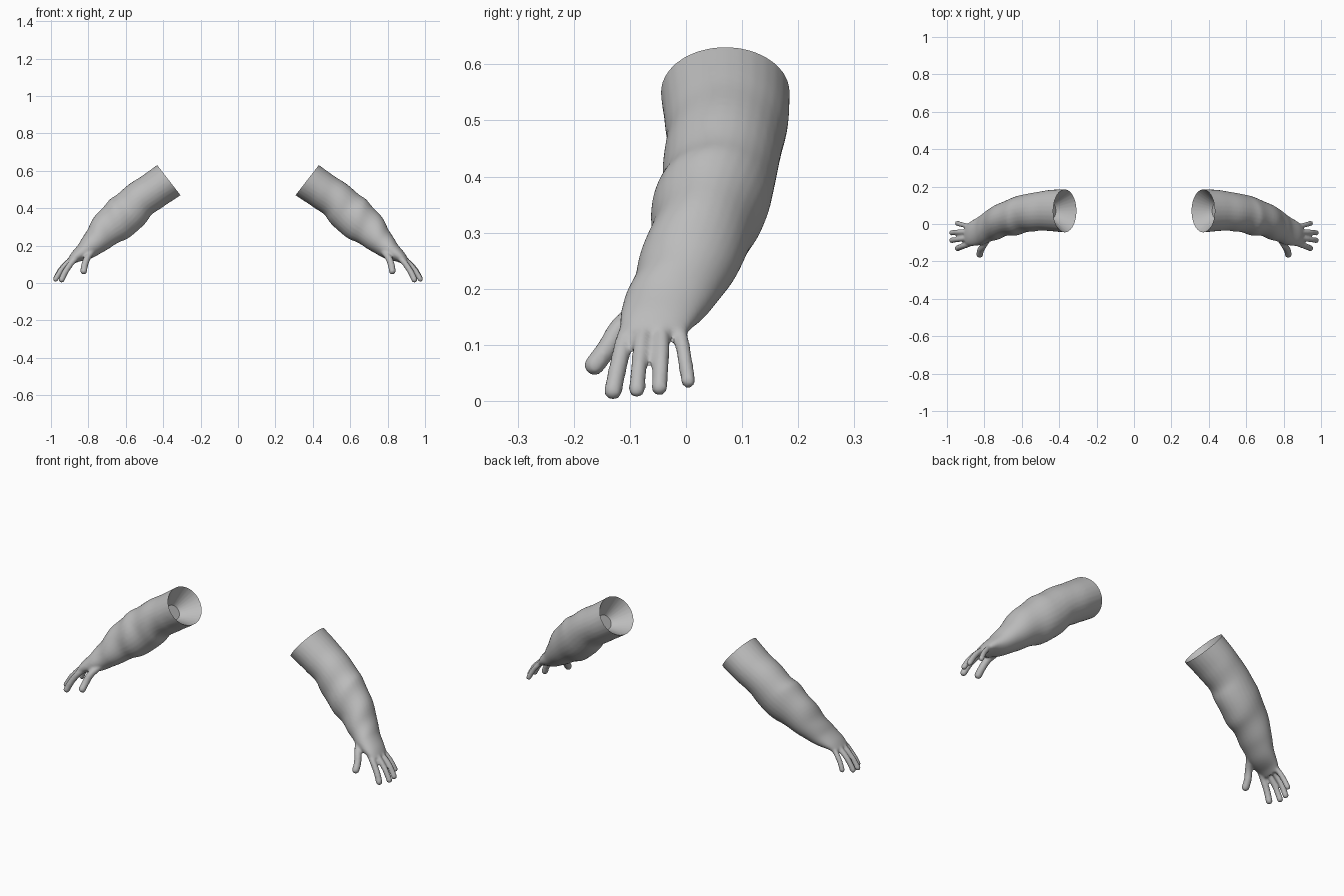
import bpy, bmesh, math
from mathutils import Vector, Matrix

cube = bpy.data.objects.get("Cube")
if cube:
    bpy.data.objects.remove(cube)

grey = bpy.data.materials.new("plain_grey")
grey.use_nodes = True
colour = (0.5, 0.5, 0.5, 1)
grey.diffuse_color = colour
grey.node_tree.nodes["Principled BSDF"].inputs["Base Color"].default_value = colour

# Sleeve sections: x, y, z of the centre, half width in y, half thickness
SECTIONS = [Vector(s) for s in (
    (0.29, 0.07, 0.61, 0.115, 0.10),
    (0.37, 0.07, 0.55, 0.115, 0.102),
    (0.45, 0.072, 0.495, 0.110, 0.10),
    (0.535, 0.065, 0.435, 0.102, 0.102),
    (0.605, 0.05, 0.365, 0.103, 0.112),
    (0.685, 0.028, 0.30, 0.094, 0.10),
    (0.755, 0.0, 0.23, 0.088, 0.074),
    (0.81, -0.03, 0.178, 0.080, 0.055),
    (0.865, -0.05, 0.142, 0.068, 0.033),
    (0.895, -0.058, 0.115, 0.055, 0.02))]

# Finger paths from inside the palm to the tip, with a radius
FINGERS = [
    (0.017, (0.80, -0.06, 0.18), (0.875, -0.103, 0.125), (0.92, -0.12, 0.065), (0.943, -0.13, 0.018)),
    (0.015, (0.82, -0.05, 0.18), (0.895, -0.075, 0.125), (0.945, -0.083, 0.07), (0.975, -0.088, 0.02)),
    (0.015, (0.82, -0.04, 0.18), (0.895, -0.043, 0.125), (0.945, -0.044, 0.075), (0.975, -0.047, 0.024)),
    (0.014, (0.82, -0.03, 0.18), (0.885, -0.012, 0.125), (0.923, -0.003, 0.08), (0.945, 0.004, 0.036)),
    (0.019, (0.77, -0.06, 0.18), (0.805, -0.115, 0.135), (0.82, -0.14, 0.095), (0.825, -0.163, 0.064))]


def smooth_path(pts, steps):
    """Spline through the points."""
    out = []
    for i in range(len(pts) - 1):
        a, b, c, d = (pts[max(0, min(len(pts) - 1, i + k))] for k in (-1, 0, 1, 2))
        for s in range(steps):
            t = s / steps
            out.append(0.5 * (2 * b + (c - a) * t + (2 * a - 5 * b + 4 * c - d) * t * t
                              + (3 * b - a - 3 * c + d) * t ** 3))
    return out + [pts[-1]]


def add_sleeve(bm, sides=28):
    path = smooth_path(SECTIONS, 6)
    rings = []
    for i, s in enumerate(path):
        step = path[min(i + 1, len(path) - 1)] - path[max(i - 1, 0)]
        up = Vector((-step[2], 0, step[0])).normalized()
        t = i / (len(path) - 1)
        fold = 0.045 * max(0, math.sin(math.pi * min(1, max(0, (t - 0.2) / 0.6))))
        ring = []
        for k in range(sides):
            a = math.tau * k / sides
            # soft cloth folds, strongest along the front
            r = 1 + fold * math.sin(t * 42 + 1.5 * math.sin(a)) * (0.6 - 0.4 * math.cos(a))
            ring.append(bm.verts.new(Vector(s[:3]) + Vector((0, s[3], 0)) * math.cos(a) * r
                                     + up * s[4] * math.sin(a) * r))
        rings.append(ring)
    for r0, r1 in zip(rings, rings[1:]):
        for k in range(sides):
            j = (k + 1) % sides
            bm.faces.new((r0[k], r0[j], r1[j], r1[k]))
    bm.faces.new(rings[0])
    bm.faces.new(rings[-1])


def add_finger(bm, radius, *points):
    path = smooth_path([Vector(p) for p in points], 8)
    for p in path:
        bmesh.ops.create_icosphere(bm, subdivisions=2, radius=radius, matrix=Matrix.Translation(p))


# Fuse sleeve, palm and fingers into one skin
mesh = bpy.data.meshes.new("left_arm")
bm = bmesh.new()
add_sleeve(bm)
for finger in FINGERS:
    add_finger(bm, *finger)
bmesh.ops.recalc_face_normals(bm, faces=bm.faces)
bm.to_mesh(mesh)
bm.free()
left = bpy.data.objects.new("left_arm", mesh)
bpy.context.collection.objects.link(left)
bpy.context.view_layer.objects.active = left
left.select_set(True)
fuse = left.modifiers.new("fuse", "REMESH")
fuse.mode = "VOXEL"
fuse.voxel_size = 0.006
soften = left.modifiers.new("soften", "SMOOTH")
soften.factor = 0.5
soften.iterations = 5
for name in ("fuse", "soften"):
    bpy.ops.object.modifier_apply(modifier=name)

# Cut the cuff square and sink a funnel with a flat floor into it
axis = Vector((0.79, 0, -0.61)).normalized()
centre = Vector((0.37, 0.07, 0.55))
bm = bmesh.new()
bm.from_mesh(left.data)
bmesh.ops.bisect_plane(bm, geom=bm.verts[:] + bm.edges[:] + bm.faces[:], dist=1e-5,
                       plane_co=centre, plane_no=axis, clear_inner=True)
rim = [e for e in bm.edges if e.is_boundary]
new = bmesh.ops.extrude_edge_only(bm, edges=rim)["geom"]
for v in (g for g in new if isinstance(g, bmesh.types.BMVert)):
    v.co = centre + (v.co - centre) * 0.38 + axis * 0.09
bmesh.ops.contextual_create(bm, geom=[g for g in new if isinstance(g, bmesh.types.BMEdge) and g.is_boundary])
bmesh.ops.recalc_face_normals(bm, faces=bm.faces)
bm.to_mesh(left.data)
bm.free()
left.data.materials.clear()
left.data.materials.append(grey)
bpy.ops.object.shade_smooth_by_angle(angle=math.radians(40))

# Mirrored right arm
right = left.copy()
right.name = "right_arm"
right.data = left.data.copy()
right.data.transform(Matrix.Scale(-1, 4, Vector((1, 0, 0))))
right.data.flip_normals()
bpy.context.collection.objects.link(right)
